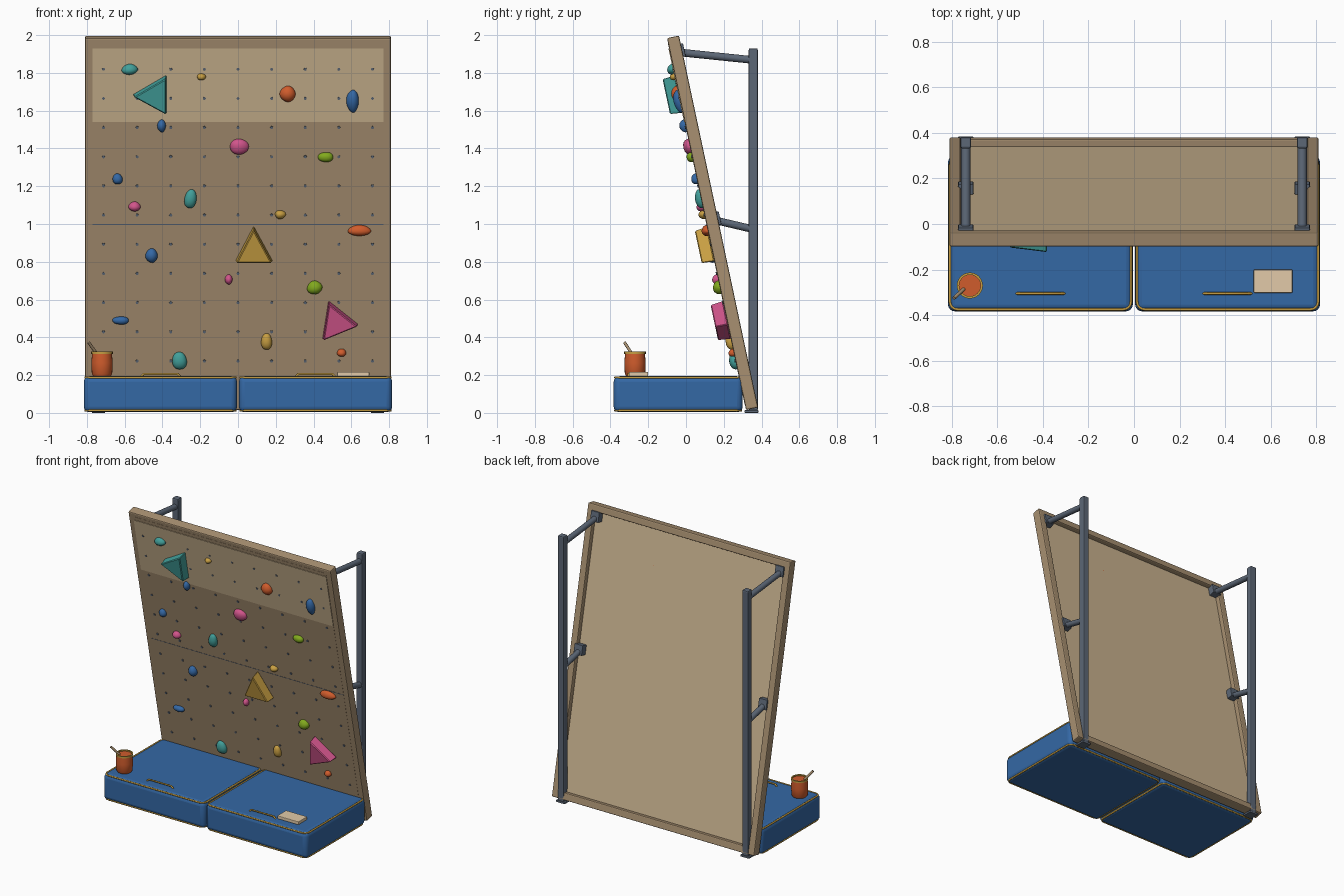
import bpy, bmesh, math, random
from mathutils import Matrix, Vector

if "Cube" in bpy.data.objects:
    bpy.data.objects.remove(bpy.data.objects["Cube"])

random.seed(4)


def material(name, rgb):
    m = bpy.data.materials.new(name)
    lin = [(c / 255 / 12.92 if c < 10 else ((c / 255 + .055) / 1.055) ** 2.4) for c in rgb]
    m.diffuse_color = (*lin, 1)
    m.use_nodes = True
    m.node_tree.nodes["Principled BSDF"].inputs["Base Color"].default_value = m.diffuse_color
    return m


WOOD = material("wood", (168, 144, 113))
PLY = material("light_plywood", (203, 180, 144))
STEEL = material("steel", (92, 103, 118))
BLUE = material("blue", (52, 104, 165))
GOLD = material("mustard", (199, 158, 66))
TEAL = material("teal", (66, 160, 155))
ORANGE = material("orange", (208, 92, 44))
PINK = material("pink", (210, 85, 140))
GREEN = material("green", (130, 170, 30))
CREAM = material("cream", (226, 202, 168))

# Leaning wall frame: x across, y up the slope, z out of the climbing face
LEAN = math.radians(12)
S, C = math.sin(LEAN), math.cos(LEAN)
WALL = Matrix(((1, 0, 0, 0), (0, -S, -C, .318), (0, C, -S, .015), (0, 0, 0, 1)))
LENGTH, HALF, DEPTH, RAIL = 2.013, .81, .065, .05


def up(z):
    return (z - .015) / C


def finish(name, bm, mat, matrix=Matrix(), bevel=0, segs=2, smooth=True):
    bmesh.ops.recalc_face_normals(bm, faces=bm.faces)
    me = bpy.data.meshes.new(name)
    bm.to_mesh(me)
    bm.free()
    ob = bpy.data.objects.new(name, me)
    bpy.context.collection.objects.link(ob)
    ob.matrix_world = matrix
    me.materials.append(mat)
    if bevel:
        b = ob.modifiers.new("bevel", "BEVEL")
        b.width, b.segments, b.limit_method = bevel, segs, "ANGLE"
    if smooth:
        bpy.ops.object.select_all(action="DESELECT")
        ob.select_set(True)
        bpy.context.view_layer.objects.active = ob
        bpy.ops.object.shade_smooth_by_angle(angle=math.radians(40))
    return ob


def box(name, lo, hi, mat, matrix=Matrix(), bevel=0, segs=2):
    bm = bmesh.new()
    lo, hi = Vector(lo), Vector(hi)
    size = hi - lo
    bmesh.ops.create_cube(bm, size=1, matrix=Matrix.Translation((lo + hi) / 2) @ Matrix.Diagonal((*size, 1)))
    return finish(name, bm, mat, matrix, bevel, segs, smooth=segs > 2)


def rod(name, a, b, r, mat, sides=16):
    a, b = Vector(a), Vector(b)
    d = b - a
    bm = bmesh.new()
    bmesh.ops.create_cone(bm, cap_ends=True, segments=sides, radius1=r, radius2=r, depth=d.length)
    return finish(name, bm, mat, Matrix.Translation((a + b) / 2) @ d.to_track_quat("Z", "Y").to_matrix().to_4x4())


def tube(name, pts, r, mat, cyclic=False):
    cu = bpy.data.curves.new(name, "CURVE")
    cu.dimensions, cu.bevel_depth, cu.bevel_resolution = "3D", r, 2
    cu.use_fill_caps = True
    sp = cu.splines.new("POLY")
    sp.points.add(len(pts) - 1)
    for p, co in zip(sp.points, pts):
        p.co = (*co, 1)
    sp.use_cyclic_u = cyclic
    ob = bpy.data.objects.new(name, cu)
    bpy.context.collection.objects.link(ob)
    cu.materials.append(mat)


def lathe(name, profile, mat, centre, sides=24):
    bm = bmesh.new()
    vs = [bm.verts.new((r, 0, z)) for r, z in profile]
    es = [bm.edges.new(p) for p in zip(vs, vs[1:])]
    bmesh.ops.spin(bm, geom=vs + es, axis=(0, 0, 1), cent=(0, 0, 0), angle=math.tau, steps=sides)
    bmesh.ops.remove_doubles(bm, verts=bm.verts, dist=1e-4)
    return finish(name, bm, mat, Matrix.Translation(centre))


# Wall: four rails, front sheet, plywood back and light upper plate
for s, side in ((-1, "left"), (1, "right")):
    xs = sorted((s * HALF, s * (HALF - RAIL)))
    box(side + "_rail", (xs[0], 0, -DEPTH), (xs[1], LENGTH, 0), WOOD, WALL, .008)
box("bottom_rail", (-HALF + RAIL, 0, -DEPTH), (HALF - RAIL, RAIL, 0), WOOD, WALL, .006)
box("top_rail", (-HALF, LENGTH - RAIL, -DEPTH), (HALF, LENGTH, 0), WOOD, WALL, .008)
box("front_sheet", (-.77, .03, -.012), (.77, LENGTH - .03, .001), WOOD, WALL)
box("plywood_back", (-.77, .03, -.032), (.77, LENGTH - .03, -.012), PLY, WALL)
box("upper_plate", (-.77, up(1.54), 0), (.77, up(1.93), .004), PLY, WALL)
box("sheet_seam", (-.77, up(.996), 0), (.77, up(1.0), .002), STEEL, WALL)

# Grid of threaded inserts
bm = bmesh.new()
for i in range(9):
    for j in range(11):
        at = Matrix.Translation(((i - 4) * .178, up(.275 + j * .1545), .002))
        bmesh.ops.create_cone(bm, cap_ends=True, segments=8, radius1=.008, radius2=.008, depth=.008, matrix=at)
finish("threaded_inserts", bm, STEEL, WALL)

# Rounded grips: x, height, width, tall, colour, tilt
GRIPS = [
    (-.574, 1.82, .088, .055, TEAL, .1), (-.405, 1.52, .045, .068, BLUE, 0),
    (-.193, 1.78, .05, .032, GOLD, 0), (.262, 1.69, .084, .086, ORANGE, 0),
    (.606, 1.65, .065, .122, BLUE, 0), (.008, 1.41, .108, .076, PINK, 0),
    (.463, 1.355, .082, .05, GREEN, 0), (-.638, 1.24, .05, .058, BLUE, .2),
    (-.251, 1.135, .06, .106, TEAL, -.15), (-.548, 1.094, .066, .05, PINK, 0),
    (.225, 1.05, .056, .046, GOLD, 0), (.643, .967, .13, .054, ORANGE, 0),
    (-.458, .834, .065, .076, BLUE, 0), (-.05, .707, .04, .054, PINK, 0),
    (.405, .665, .084, .07, GREEN, .3), (-.622, .49, .088, .04, BLUE, 0),
    (.151, .379, .056, .088, GOLD, 0), (.548, .32, .046, .042, ORANGE, 0),
    (-.31, .278, .074, .096, TEAL, .1)]
for n, (x, z, w, h, mat, tilt) in enumerate(GRIPS):
    bm = bmesh.new()
    bmesh.ops.create_icosphere(bm, subdivisions=3, radius=1)
    ph = random.uniform(0, 6)
    for v in bm.verts:
        v.co *= 1 + .05 * math.sin(3 * v.co.x + ph) + .05 * math.sin(3 * v.co.y + 2 * ph)
    d = .02 + .16 * min(w, h)
    finish(f"grip_{n + 1}", bm, mat, WALL @ Matrix.Translation((x, up(z), .004))
           @ Matrix.Rotation(tilt, 4, "Z") @ Matrix.Diagonal((w / 2, h / 2 / C, d, 1)))

# Triangular volumes
VOLUMES = [("teal_volume", TEAL, ((-.558, 1.685), (-.378, 1.587), (-.378, 1.79))),
           ("mustard_volume", GOLD, ((-.015, .803), (.185, .803), (.083, .99))),
           ("pink_volume", PINK, ((.479, .595), (.447, .391), (.638, .469)))]
for name, mat, tri in VOLUMES:
    base = [Vector((x, up(z), 0)) for x, z in tri]
    mid = sum(base, Vector()) / 3
    bm = bmesh.new()
    low = [bm.verts.new(p) for p in base]
    top = [bm.verts.new(mid + (p - mid) * .93 + Vector((0, 0, .068))) for p in base]
    bm.faces.new(low)
    bm.faces.new(top)
    for i in range(3):
        k = (i + 1) % 3
        bm.faces.new((low[i], low[k], top[k], top[i]))
    finish(name, bm, mat, WALL, .005, 1, smooth=False)

# Steel supports: posts, feet, struts and mounting plates
for s, side in ((-1, "left"), (1, "right")):
    x = s * .738
    box(side + "_post", (x - .024, .332, .01), (x + .024, .38, 1.93), STEEL, bevel=.008)
    box(side + "_foot", (x - .035, .31, 0), (x + .035, .383, .014), STEEL, bevel=.003)
    for label, a, b in (("upper", (-.022, 1.907), (.357, 1.868)), ("lower", (.165, 1.017), (.357, .972))):
        rod(f"{side}_{label}_strut", (x, *a), (x, *b), .02, STEEL)
        u = up(a[1])
        box(f"{side}_{label}_plate", (x - .033, u - .035, -DEPTH - .012), (x + .033, u + .035, -DEPTH + .034),
            STEEL, WALL, .003)


# Crash pads with corded edges and carry handles
def rounded_loop(x0, x1, y0, y1, z, r):
    pts = []
    for cx, cy, start in ((x1 - r, y1 - r, 0), (x0 + r, y1 - r, 90), (x0 + r, y0 + r, 180), (x1 - r, y0 + r, 270)):
        for k in range(5):
            t = math.radians(start + k * 22.5)
            pts.append((cx + r * math.cos(t), cy + r * math.sin(t), z))
    return pts


for s, side in ((-1, "left"), (1, "right")):
    x0, x1 = sorted((s * .005, s * .816))
    box(side + "_pad", (x0, -.383, .004), (x1, .3, .194), BLUE, bevel=.03, segs=4)
    for z, label in ((.187, "top"), (.013, "bottom")):
        tube(f"{side}_pad_{label}_cord", rounded_loop(x0 + .008, x1 - .008, -.375, .292, z, .035), .006, GOLD, True)
    hx = s * .41
    tube(side + "_pad_handle", [(hx - .105, -.305, .19), (hx - .09, -.305, .206), (hx + .09, -.305, .206),
                                (hx + .105, -.305, .19)], .006, GOLD)

# Chalk bucket with rim, band and brush
SPOT = (-.72, -.27, .194)
lathe("chalk_bucket", [(0, 0), (.046, 0), (.054, .012), (.056, .07), (.053, .122), (0, .122)], ORANGE, SPOT)
lathe("bucket_rim", [(.047, .118), (.057, .118), (.057, .13), (.047, .13), (.047, .118)], GOLD, SPOT)
rod("brush_handle", (-.735, -.275, .295), (-.79, -.325, .372), .008, WOOD, 10)

# Chalk block
box("chalk_block", (.525, -.302, .194), (.695, -.2, .217), CREAM, bevel=.004)
